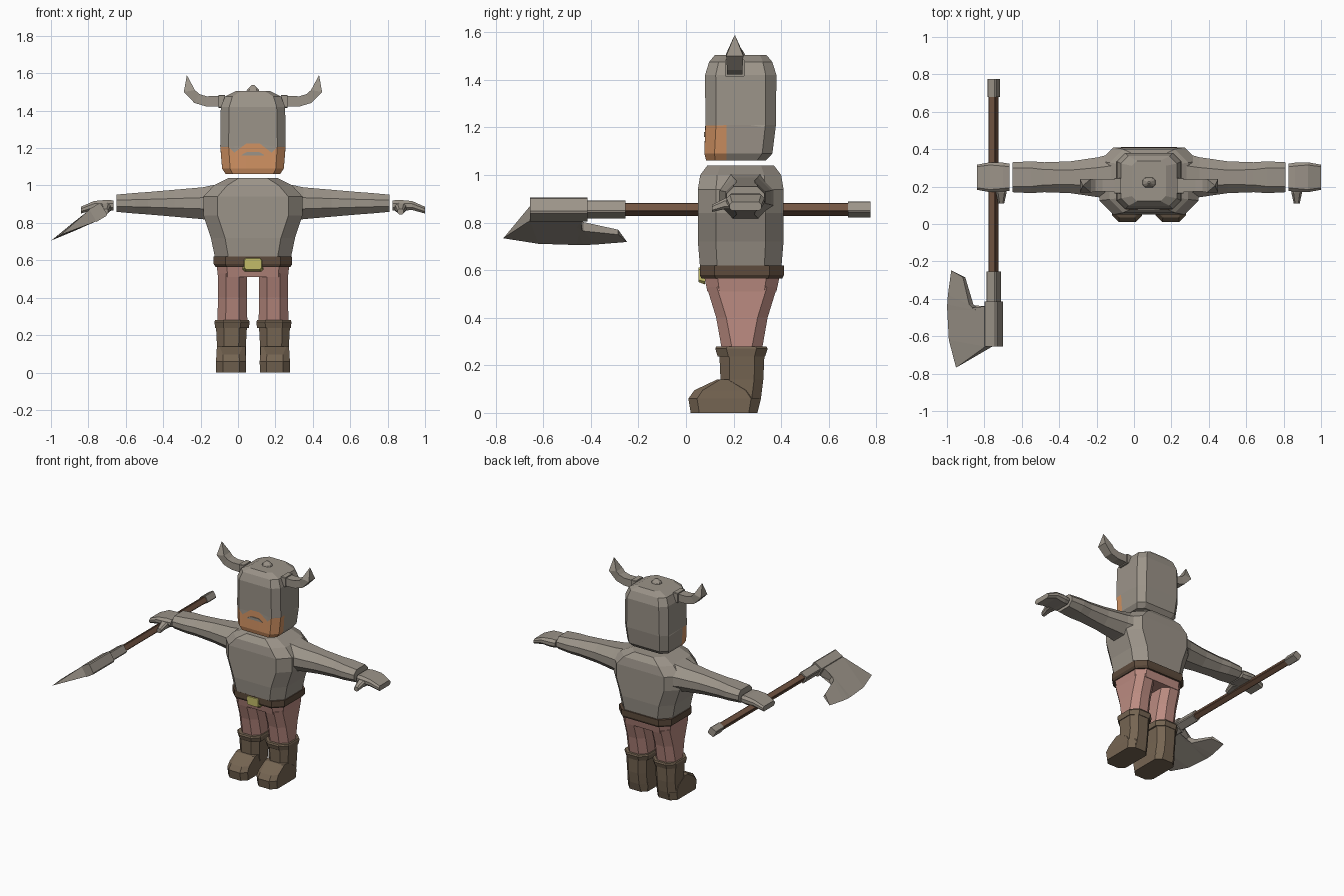
import bpy, bmesh
from math import radians, sin, cos
from mathutils import Matrix

cube = bpy.data.objects.get("Cube")
if cube:
    bpy.data.objects.remove(cube)


def material(name, red, green, blue):
    colour = (red, green, blue, 1)
    mat = bpy.data.materials.new(name)
    mat.use_nodes = True
    mat.diffuse_color = colour
    mat.node_tree.nodes["Principled BSDF"].inputs["Base Color"].default_value = colour
    return mat


GREY = material("warm_grey", .33, .295, .25)
SKIN = material("skin_orange", .62, .28, .12)
PINK = material("trouser_pink", .5, .26, .22)
BOOT = material("boot_brown", .18, .13, .085)
BELT = material("belt_brown", .11, .07, .045)
GOLD = material("buckle_yellow", .54, .5, .14)
WOOD = material("handle_brown", .17, .09, .055)

# The figure stands a little to its left; the axe tilts about its handle
BODY = Matrix.Translation((.08, 0, 0))
AXE = Matrix.Translation((-.75, 0, .855)) @ Matrix.Rotation(radians(-31), 4, "Y")


def loft(name, rings, mats, matrix, edit=None):
    """Skin a series of equal rings and cap both ends."""
    bm = bmesh.new()
    loops = [[bm.verts.new(point) for point in ring] for ring in rings]
    for low, high in zip(loops, loops[1:]):
        for i in range(len(low)):
            bm.faces.new((low[i - 1], low[i], high[i], high[i - 1]))
    bm.faces.new(loops[0])
    bm.faces.new(loops[-1])
    if edit:
        edit(bm)
    bm.transform(matrix)
    bmesh.ops.recalc_face_normals(bm, faces=bm.faces)
    mesh = bpy.data.meshes.new(name)
    bm.to_mesh(mesh)
    bm.free()
    for mat in mats:
        mesh.materials.append(mat)
    part = bpy.data.objects.new(name, mesh)
    bpy.context.collection.objects.link(part)


def octagon(axis, middle, chamfer, position, half_a, half_b, shift=0):
    """Rectangle with cut corners across an axis; shift moves it along b."""
    cut = chamfer * min(half_a, half_b)
    corner = [(half_a - cut, half_b), (half_a, half_b - cut)]
    points = []
    for sign_a, sign_b in ((1, 1), (1, -1), (-1, -1), (-1, 1)):
        ordered = corner if sign_a == sign_b else corner[::-1]
        points += [(sign_a * a, sign_b * b) for a, b in ordered]
    ring = []
    for a, b in points:
        point = [middle[0] + a, middle[1] + b + shift]
        point.insert("xyz".index(axis), position)
        ring.append(point)
    return ring


def stack(name, mat, axis, middle, chamfer, *rows, matrix=BODY):
    """Loft of octagons; each row is position, two half sizes, optional shift."""
    loft(name, [octagon(axis, middle, chamfer, *row) for row in rows], [mat], matrix)


def rod(name, mat, start, end, radius):
    stack(name, mat, "y", (0, 0), .2,
          (start, radius, radius), (end, radius, radius), matrix=AXE)


# Torso, belt, buckle, hips
core = (0, .235)
stack("torso", GREY, "z", (0, .23), .42,
      (.6, .2, .17), (.72, .225, .18), (.84, .265, .18),
      (.94, .265, .18), (1, .21, .17), (1.04, .13, .14))
stack("belt", BELT, "z", core, .35, (.565, .2, .17), (.58, .21, .177), (.62, .21, .177))
stack("buckle", GOLD, "y", (0, .58), .3, (.052, .045, .03), (.08, .055, .04))
stack("hips", PINK, "z", core, .35, (.51, .187, .145), (.58, .195, .16))


# Head: helmet with the jaw cut into its lower front
def cut_jaw(bm):
    brow, jaw_back = 1.2, .17
    cuts = [((0, jaw_back, 0), (0, 1, 0)), ((0, 0, brow), (0, 0, 1))]
    cuts += [((x, 0, 0), (1, 0, 0)) for x in (-.1, -.035, .035, .1)]
    for point, normal in cuts:
        bmesh.ops.bisect_plane(bm, geom=bm.verts[:] + bm.edges[:] + bm.faces[:],
                               dist=.0001, plane_co=point, plane_no=normal)
    for face in bm.faces:
        centre = face.calc_center_median()
        face.material_index = int(centre.y < jaw_back and centre.z < brow)
    for vert in bm.verts:
        if abs(vert.co.z - brow) < .001 and vert.co.y < jaw_back + .005:
            away = abs(vert.co.x)
            raised = away < .05 or vert.co.y > .16
            vert.co.z += .025 if raised else -.025 if away < .11 else .007


head = [(1.06, .145, .125, -.02), (1.09, .165, .143, -.01), (1.21, .175, .148),
        (1.42, .172, .15), (1.475, .15, .133), (1.505, .09, .108)]
loft("head", [octagon("z", (0, .23), .3, *row) for row in head],
     [GREY, SKIN], BODY, cut_jaw)
stack("crown_spike", GREY, "z", (0, .222), .5,
      (1.49, .04, .033), (1.515, .03, .022), (1.537, .006, .006))

# Mouth: thin arched plate
arch = [(-.06, .002), (-.03, .01), (.03, .01), (.06, .002)]
loft("mouth", [[(x, y, 1.16 + half + side * half)
                for y, side in ((.075, -1), (.075, 1), (.083, 1), (.083, -1))]
               for x, half in arch], [GREY], BODY)


# Horn: square sections turning upward to a point
def horn_ring(reach, height, half, angle):
    lean, rise = half * sin(radians(angle)), half * cos(radians(angle))
    return [(reach - side * lean, .205 + depth * half * 1.2, height + side * rise)
            for side, depth in ((-1, -1), (-1, 1), (1, 1), (1, -1))]


horn = [(.15, 1.45, .028, 0), (.25, 1.45, .027, 5), (.3, 1.465, .027, 30),
        (.34, 1.505, .03, 80), (.353, 1.587, .001, 80)]

# Paired parts
for label, side in (("left", 1), ("right", -1)):
    flip = BODY @ Matrix.Diagonal((side, 1, 1, 1))
    stack(label + "_arm", GREY, "x", (.25, .905), .65,
          (.15, .14, .11), (.27, .107, .085), (.42, .085, .072),
          (.56, .08, .06), (.63, .085, .055), (.73, .08, .046), matrix=flip)
    stack(label + "_hand", GREY, "x", (.25, .893), .6,
          (.745, .072, .027), (.78, .078, .03), (.85, .08, .024),
          (.92, .067, .018, -.025), matrix=flip)
    stack(label + "_thumb", GREY, "y", (.79, .88), .5,
          (.2, .033, .023), (.165, .028, .023), (.11, .016, .015, -.02), matrix=flip)
    stack(label + "_trouser_leg", PINK, "z", (.11, .235), .55,
          (.27, .08, .085), (.4, .077, .108), (.53, .077, .148), matrix=flip)
    stack(label + "_foot", BOOT, "z", (.117, .16), .45,
          (0, .08, .14), (.06, .081, .15), (.095, .078, .125), (.14, .076, .03),
          matrix=flip)
    stack(label + "_boot_shaft", BOOT, "z", (.115, .235), .5,
          (0, .076, .065), (.06, .078, .08), (.14, .077, .09), (.25, .083, .095),
          matrix=flip)
    stack(label + "_boot_cuff", BOOT, "z", (.112, .233), .5,
          (.238, .09, .1), (.27, .094, .11), (.28, .09, .105), matrix=flip)
    stack(label + "_horn_collar", GREY, "x", (.205, 1.45), .1,
          (.15, .042, .035), (.185, .042, .035), matrix=flip)
    loft(label + "_horn", [horn_ring(*row) for row in horn], [GREY], flip)

# Axe
rod("axe_handle", WOOD, -.3, .7, .021)
rod("axe_pommel", GREY, .68, .775, .026)
rod("axe_collar", GREY, -.45, -.255, .03)
rod("axe_socket", GREY, -.655, -.415, .039)

# Blade: wedge sections given by back reach, back y, half thickness, edge reach, edge y
blade = [(.22, -.76, .002, .235, -.768), (.03, -.655, .036, .28, -.62),
         (.03, -.44, .036, .29, -.46), (.105, -.46, .026, .29, -.43),
         (.14, -.43, .022, .286, -.38), (.185, -.285, .012, .265, -.248)]
loft("axe_blade", [[(-back, y, half), (-edge, tip, 0), (-back, y, -half)]
                   for back, y, half, edge, tip in blade], [GREY], AXE)
